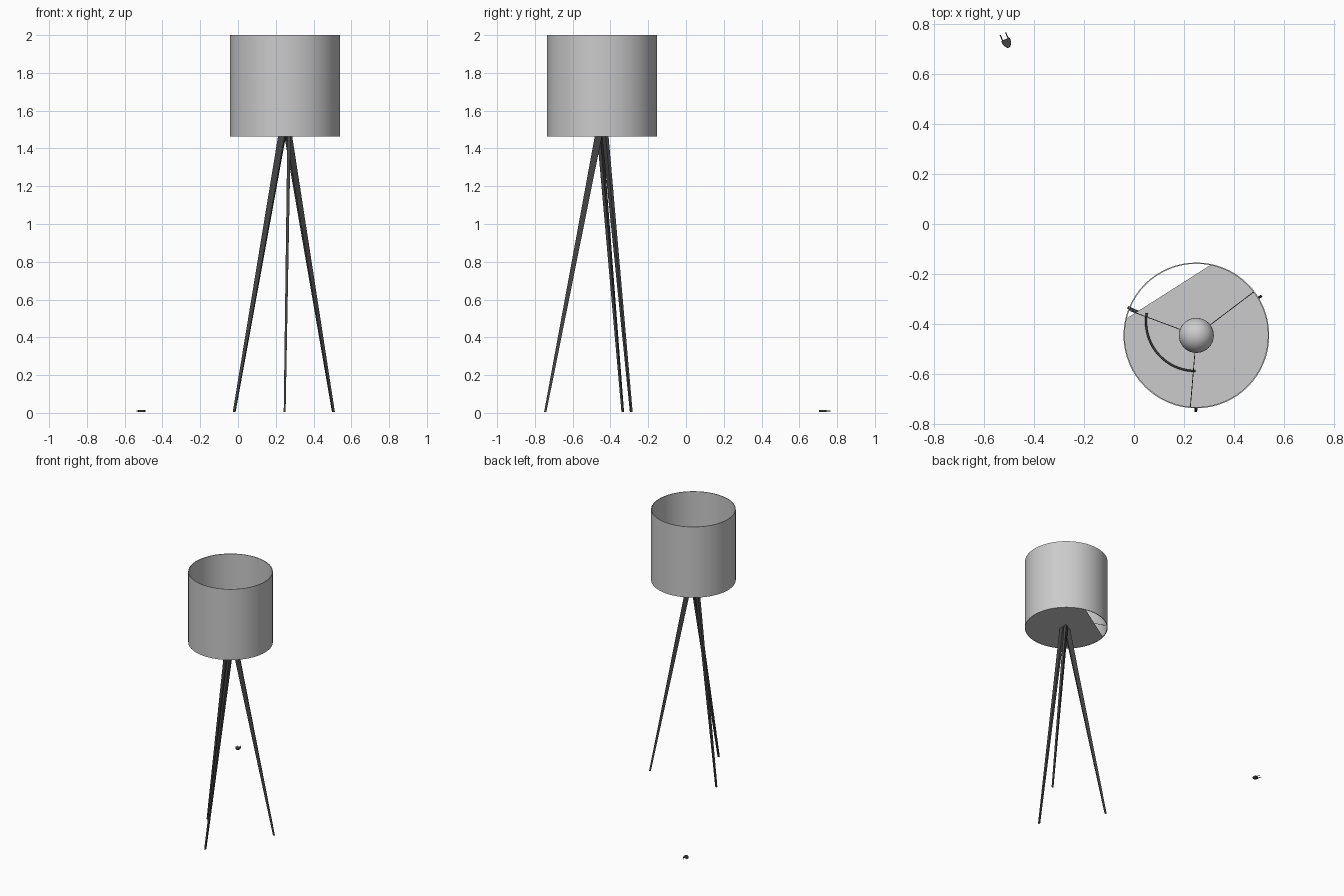
import bpy, bmesh
from math import cos, sin, radians, pi, atan2
from mathutils import Vector

if "Cube" in bpy.data.objects:
    bpy.data.objects.remove(bpy.data.objects["Cube"])

CX, CY, R = 0.249, -0.445, 0.291
DARK = bpy.data.materials.new("dark")
DARK.diffuse_color = (0.06, 0.06, 0.06, 1)
DARK.use_nodes = True
DARK.node_tree.nodes["Principled BSDF"].inputs["Base Color"].default_value = DARK.diffuse_color


def make(name, verts, faces, mat=None, smooth=False):
    me = bpy.data.meshes.new(name)
    me.from_pydata([tuple(v) for v in verts], [], faces)
    bm = bmesh.new()
    bm.from_mesh(me)
    if len(faces) > 1:
        bmesh.ops.recalc_face_normals(bm, faces=bm.faces)
    bm.to_mesh(me)
    bm.free()
    ob = bpy.data.objects.new(name, me)
    bpy.context.collection.objects.link(ob)
    if mat:
        me.materials.append(mat)
    if smooth:
        bpy.ops.object.select_all(action='DESELECT')
        ob.select_set(True)
        bpy.context.view_layer.objects.active = ob
        bpy.ops.object.shade_smooth_by_angle(angle=radians(40))
    return ob


def lathe(name, profile, n=64, mat=None, closed=False):
    """Revolve (radius, z) points around the lamp axis."""
    verts = [(CX + r * cos(2 * pi * i / n), CY + r * sin(2 * pi * i / n), z)
             for r, z in profile for i in range(n)]
    m = len(profile)
    faces = []
    for j in range(m if closed else m - 1):
        k = (j + 1) % m
        for i in range(n):
            i2 = (i + 1) % n
            faces.append((j * n + i, j * n + i2, k * n + i2, k * n + i))
    ob = make(name, verts, faces, mat)
    bm = bmesh.new()
    bm.from_mesh(ob.data)
    bmesh.ops.remove_doubles(bm, verts=bm.verts, dist=1e-5)
    bm.to_mesh(ob.data)
    bm.free()
    bpy.ops.object.select_all(action='DESELECT')
    ob.select_set(True)
    bpy.context.view_layer.objects.active = ob
    bpy.ops.object.shade_smooth_by_angle(angle=radians(40))
    return ob


def tube(name, pts, radius, mat=None):
    cu = bpy.data.curves.new(name, 'CURVE')
    cu.dimensions = '3D'
    cu.bevel_depth = radius
    cu.bevel_resolution = 2
    cu.use_fill_caps = True
    sp = cu.splines.new('POLY')
    sp.points.add(len(pts) - 1)
    for p, c in zip(sp.points, pts):
        p.co = (*c, 1)
    ob = bpy.data.objects.new(name, cu)
    bpy.context.collection.objects.link(ob)
    if mat:
        cu.materials.append(mat)
    return ob


# Shade: thin open drum
lathe("shade", [(R, 1.463), (R, 2.0), (R - 0.005, 2.0), (R - 0.005, 1.463)],
      closed=True)

# Flat underside panel, cut off along a chord
panel = [(CX + (R - .001) * cos(radians(a)), CY + (R - .001) * sin(radians(a)), 1.464)
         for a in [167 + 271 * i / 48 for i in range(49)]]
make("shade_panel", panel, [tuple(range(49))])

# Bulb and socket
lathe("bulb", [(0.0, 1.70)] +
      [(0.07 * sin(radians(a)), 1.63 + 0.07 * cos(radians(a))) for a in range(10, 160, 10)] +
      [(0.02, 1.55), (0.0, 1.55)], 32)
lathe("socket", [(0, 1.56), (0.025, 1.56), (0.025, 1.47), (0, 1.47)], 24, DARK)

# Tripod legs: flat tapering boards, offset round the axis
legs = {"left_leg": ((-0.02, -0.335), (0.232, -0.455)),
        "right_leg": ((0.505, -0.29), (0.267, -0.427)),
        "front_leg": ((0.247, -0.745), (0.27, -0.465))}
for name, (foot, top) in legs.items():
    a, b = Vector((*foot, 0.006)), Vector((*top, 1.46))
    b = a + (b - a) * 1.02
    radial = Vector((foot[0] - CX, foot[1] - CY, 0)).normalized()
    side = Vector((-radial.y, radial.x, 0))
    vs = []
    for p, w, t in ((a, 0.006, 0.005), (b, 0.019, 0.009)):
        for s, u in ((-1, -1), (1, -1), (1, 1), (-1, 1)):
            vs.append(p + radial * w * s + side * t * u)
    make(name, vs, [(0, 1, 2, 3), (4, 5, 6, 7), (0, 1, 5, 4), (1, 2, 6, 5),
                    (2, 3, 7, 6), (3, 0, 4, 7)], DARK)
    # Wire spoke carrying the shade
    end = {"left_leg": (-0.02, -0.345), "right_leg": (0.48, -0.27),
           "front_leg": (0.225, -0.732)}[name]
    tube(name.replace("leg", "spoke"), [(CX, CY, 1.54), (*end, 1.54)], 0.0015, DARK)

# Loop of cord inside the shade
tube("cord_loop", [(0.245 + 0.197 * cos(radians(a)), -0.39 + 0.197 * sin(radians(a)), 1.475)
                   for a in range(170, 271, 5)], 0.004, DARK)

# Wall plug lying on the floor
o = Vector((-0.514, 0.738, 0.010))
d = Vector((-0.4, 0.9, 0)).normalized()
s = Vector((d.y, -d.x, 0))
outline = [(-0.02, 0), (0.02, 0), (0.02, -0.018), (0.007, -0.036), (-0.007, -0.036), (-0.02, -0.018)]
vs = [o + s * x * 0.9 + d * y + Vector((0, 0, h)) for h in (-0.006, 0.006) for x, y in outline]
plug = make("plug_body", vs, [tuple(range(6)), tuple(range(6, 12))] +
            [(i, (i + 1) % 6, (i + 1) % 6 + 6, i + 6) for i in range(6)], DARK)
bev = plug.modifiers.new("bevel", 'BEVEL')
bev.width = 0.003
bev.segments = 2
for i, x in enumerate((-0.012, 0.012)):
    p = o + s * x
    tube("plug_pin_%d" % i, [p - d * 0.005, p + d * 0.024], 0.0022, DARK)
